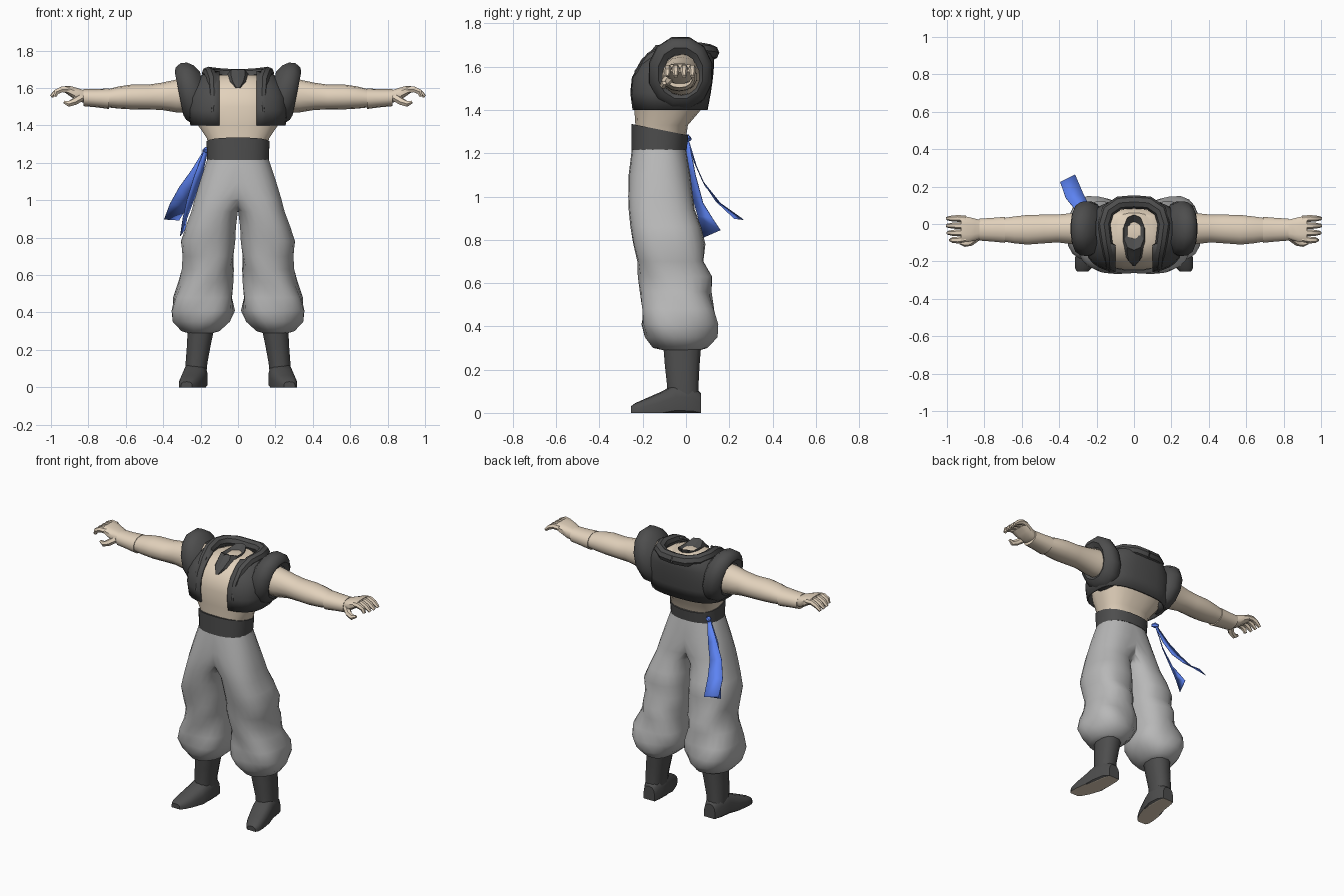
import bpy, bmesh, math
from mathutils import Vector

if "Cube" in bpy.data.objects:
    bpy.data.objects.remove(bpy.data.objects["Cube"])


def material(name, rgb):
    m = bpy.data.materials.new(name)
    m.diffuse_color = (*rgb, 1)
    m.use_nodes = True
    m.node_tree.nodes["Principled BSDF"].inputs["Base Color"].default_value = m.diffuse_color
    return m


SKIN = material("skin", (0.76, 0.64, 0.50))
DARK = material("dark_cloth", (0.075, 0.075, 0.075))
BLUE = material("blue_cloth", (0.11, 0.23, 0.90))
CLOTH = material("grey_cloth", (0.48, 0.48, 0.48))


def finish(name, bm, mat, mirror=False, bisect=False, angle=40):
    bmesh.ops.recalc_face_normals(bm, faces=bm.faces)
    me = bpy.data.meshes.new(name)
    bm.to_mesh(me)
    bm.free()
    ob = bpy.data.objects.new(name, me)
    bpy.context.collection.objects.link(ob)
    me.materials.append(mat)
    bpy.ops.object.select_all(action='DESELECT')
    ob.select_set(True)
    bpy.context.view_layer.objects.active = ob
    bpy.ops.object.shade_smooth_by_angle(angle=math.radians(angle))
    if mirror:
        mod = ob.modifiers.new("mirror", 'MIRROR')
        mod.use_bisect_axis[0] = bisect
        mod.use_clip = bisect
    return ob


def skin_rows(bm, rows, closed=True, caps=True):
    rows = [[bm.verts.new(p) for p in r] for r in rows]
    n = len(rows[0])
    for a, b in zip(rows, rows[1:]):
        for i in range(n if closed else n - 1):
            j = (i + 1) % n
            bm.faces.new((a[i], a[j], b[j], b[i]))
    if caps:
        bm.faces.new(rows[0])
        bm.faces.new(rows[-1])


def loft(name, axis, rings, mat, n=14, p=2.4, caps=True, warp=None, **kw):
    """Rings are (position on axis, u min, u max, v min, v max), superelliptic."""
    bm = bmesh.new()
    rows = []
    for t, u0, u1, v0, v1 in rings:
        row = []
        for i in range(n):
            a = math.tau * (i + 0.5) / n
            c, s = math.cos(a), math.sin(a)
            u = (u0 + u1) / 2 + (u1 - u0) / 2 * math.copysign(abs(c) ** (2 / p), c)
            v = (v0 + v1) / 2 + (v1 - v0) / 2 * math.copysign(abs(s) ** (2 / p), s)
            q = Vector([(t, u, v), (u, t, v), (u, v, t)][axis])
            row.append(warp(q) if warp else q)
        rows.append(row)
    skin_rows(bm, rows, caps=caps)
    return finish(name, bm, mat, **kw)


def tube(name, points, radii, mat, n=8, up=Vector((0, 0, 1)), caps=True, **kw):
    bm = bmesh.new()
    pts = [Vector(q) for q in points]
    rows = []
    for i, q in enumerate(pts):
        d = (pts[min(i + 1, len(pts) - 1)] - pts[max(i - 1, 0)]).normalized()
        s = d.cross(up).normalized()
        w = s.cross(d)
        rows.append([q + radii[i] * (s * math.cos(math.tau * k / n) + w * math.sin(math.tau * k / n))
                     for k in range(n)])
    skin_rows(bm, rows, caps=caps)
    return finish(name, bm, mat, **kw)


# Torso
loft("torso", 2, [(1.20, -.15, .15, -.235, -.01), (1.33, -.167, .167, -.235, .01),
                  (1.40, -.215, .215, -.24, .07), (1.50, -.235, .235, -.245, .09),
                  (1.58, -.22, .22, -.225, .09), (1.64, -.17, .17, -.17, .08),
                  (1.67, -.10, .10, -.12, .06)], SKIN, n=20, p=2.6)


# Baggy trousers: one leg, cut at the centre plane and mirrored
def folds(q):
    k = max(0, min(1, (0.85 - q.z) / 0.25)) * 0.045
    c = Vector((0.17, -0.05))
    d = Vector((q.x, q.y)) - c
    a = math.atan2(d.y, d.x)
    d *= 1 + k * math.sin(4 * a + 24 * q.z) - k * 0.3
    return Vector((c.x + d.x, c.y + d.y, q.z))


loft("trousers", 2, [(1.22, -.165, .165, -.25, .0), (1.10, -.13, .205, -.265, .02),
                     (1.00, -.05, .235, -.267, .032), (.94, .0, .25, -.265, .04),
                     (.86, .01, .28, -.257, .07), (.78, .015, .307, -.245, .09),
                     (.70, .02, .297, -.23, .085), (.63, .025, .298, -.22, .12),
                     (.56, .028, .317, -.21, .115), (.48, .025, .35, -.205, .14),
                     (.41, .018, .36, -.21, .15), (.35, .045, .345, -.19, .14),
                     (.30, .10, .30, -.15, .10), (.285, .15, .25, -.08, .05)],
     CLOTH, n=22, p=2.4, warp=folds, mirror=True, bisect=True, angle=50)


# Waistband, higher at the front
def band_tilt(q):
    if q.z > 1.3:
        q.z -= (q.y + .25) * .2
    return q


loft("waistband", 2, [(1.215, -.166, .166, -.253, .004), (1.335, -.17, .17, -.253, .012)],
     DARK, n=20, warp=band_tilt)

# Boots
loft("boot_shaft", 2, [(.34, .12, .27, -.11, .075), (.22, .145, .275, -.10, .065),
                       (.13, .162, .282, -.09, .06), (.05, .17, .28, -.09, .06)],
     DARK, n=12, mirror=True)


def flat_sole(q):
    q.z = max(q.z, 0)
    return q


foot = loft("boot_foot", 1, [(.07, .18, .26, -.05, .09), (.03, .165, .28, -.05, .13),
                             (-.05, .162, .293, -.05, .135), (-.11, .172, .306, -.05, .10),
                             (-.19, .20, .317, -.04, .065), (-.235, .225, .317, -.03, .045),
                             (-.255, .245, .305, -.02, .03)],
            DARK, n=14, p=2.8, warp=flat_sole, mirror=True)
foot.data.materials.append(SKIN)
for f in foot.data.polygons:
    if f.normal.z < -.9:
        f.material_index = 1

# Arms, wrist bands and hands
loft("arm", 0, [(.18, -.11, .08, 1.46, 1.66), (.33, -.11, .06, 1.47, 1.645),
                (.41, -.10, .052, 1.483, 1.628), (.48, -.105, .052, 1.485, 1.618),
                (.57, -.112, .05, 1.486, 1.618), (.64, -.105, .042, 1.49, 1.608),
                (.70, -.095, .033, 1.497, 1.593)], SKIN, p=2.1, mirror=True)
loft("wrist_band", 0, [(.69, -.102, .04, 1.488, 1.598), (.76, -.095, .034, 1.497, 1.594),
                       (.825, -.09, .03, 1.503, 1.594)], SKIN, p=2.2, mirror=True)
loft("palm", 0, [(.81, -.075, .02, 1.52, 1.585), (.85, -.09, .03, 1.525, 1.598),
                 (.89, -.098, .04, 1.55, 1.61), (.925, -.095, .043, 1.575, 1.612)],
     SKIN, n=12, p=3, mirror=True)
for i in range(4):
    y = -.078 + .035 * i
    tip = y * 1.1
    end = 1.0 - (.0, 0, .004, .02)[3 - i]
    tube("finger", [(.90, y, 1.59), (.94, tip, 1.593), (.97, tip, 1.58), (end, tip, 1.555)],
         [.018, .018, .016, .010], SKIN, n=6, mirror=True)
tube("thumb", [(.84, -.07, 1.55), (.875, -.098, 1.527), (.905, -.105, 1.515), (.93, -.10, 1.525)],
     [.022, .02, .017, .009], SKIN, n=6, mirror=True)

# Open vest: half shell with a straight front edge
bm = bmesh.new()
rows = []
P, N = 2.8, 14
for z, hx, y0, y1 in [(1.40, .255, -.252, .10), (1.48, .265, -.262, .115), (1.55, .262, -.255, .125),
                      (1.61, .24, -.225, .13), (1.66, .205, -.175, .13), (1.69, .165, -.13, .115)]:
    start = math.asin((.10 / hx) ** (P / 2)) - math.pi / 2
    row = []
    for i in range(N + 1):
        a = start + (math.pi / 2 - start) * i / N
        c, s = max(math.cos(a), 0), math.sin(a)
        if i == N:
            c = 0
        row.append(Vector((hx * c ** (2 / P),
                           (y0 + y1) / 2 + (y1 - y0) / 2 * math.copysign(abs(s) ** (2 / P), s), z)))
    rows.append(row)
skin_rows(bm, rows, closed=False, caps=False)
vest = finish("vest", bm, DARK, mirror=True)
vest.modifiers.new("thickness", 'SOLIDIFY').thickness = .012

# Rolled collar
tube("collar", [(0, .118, 1.665), (.08, .112, 1.668), (.14, .07, 1.675), (.16, 0, 1.68),
                (.148, -.09, 1.675), (.135, -.16, 1.64), (.13, -.215, 1.57), (.13, -.245, 1.47)],
     [.036, .036, .036, .034, .032, .03, .025, .012], DARK, mirror=True, caps=False)


# Padded shoulder rings, leaning outward at the top
def lean(q):
    q.x += (q.z - 1.57) * .2 - .01
    return q


def pad_ring(x, r):
    return (x, -.025 - r * .88, -.025 + r * .88, 1.57 - r, 1.57 + r)


loft("shoulder_pad", 0, [pad_ring(*v) for v in [(.19, .12), (.215, .155), (.25, .172), (.285, .168),
                                                (.315, .145), (.325, .12), (.31, .09)]],
     DARK, n=12, p=2.1, caps=False, warp=lean, mirror=True)


# Neck lining funnel, its point hanging over the chest
def funnel(q):
    if q.z > 1.68:
        q.z -= .02 * (abs(q.x) > .05)
    return q


loft("neck_lining", 2, [(1.60, -.012, .012, -.225, -.20), (1.635, -.045, .045, -.205, -.11),
                        (1.675, -.06, .06, -.16, .04), (1.70, -.055, .055, -.14, .05),
                        (1.66, -.02, .02, -.06, .0)],
     DARK, n=10, warp=funnel, angle=20)


# Sash knot and two trailing ribbons
tube("sash_knot", [(-.15, -.01, 1.27), (-.168, .005, 1.27), (-.185, .02, 1.265)],
     [.008, .018, .008], BLUE, n=6)


def ribbon(name, left, right):
    b = bmesh.new()
    skin_rows(b, list(zip(left, right)), closed=False, caps=False)
    ob = finish(name, b, BLUE)
    ob.modifiers.new("thickness", 'SOLIDIFY').thickness = .004


ribbon("sash_ribbon_long",
       [(-.185, .01, 1.265), (-.25, .04, 1.16), (-.315, .08, 1.07), (-.365, .14, .98), (-.395, .225, .90)],
       [(-.165, .015, 1.255), (-.195, .05, 1.14), (-.235, .09, 1.05), (-.27, .16, .97), (-.315, .265, .895)])
ribbon("sash_ribbon_short",
       [(-.185, .0, 1.26), (-.235, .0, 1.13), (-.275, .03, 1.0), (-.295, .055, .91), (-.31, .08, .81)],
       [(-.165, .015, 1.255), (-.20, .045, 1.10), (-.25, .08, .97), (-.275, .12, .905), (-.285, .16, .845)])
